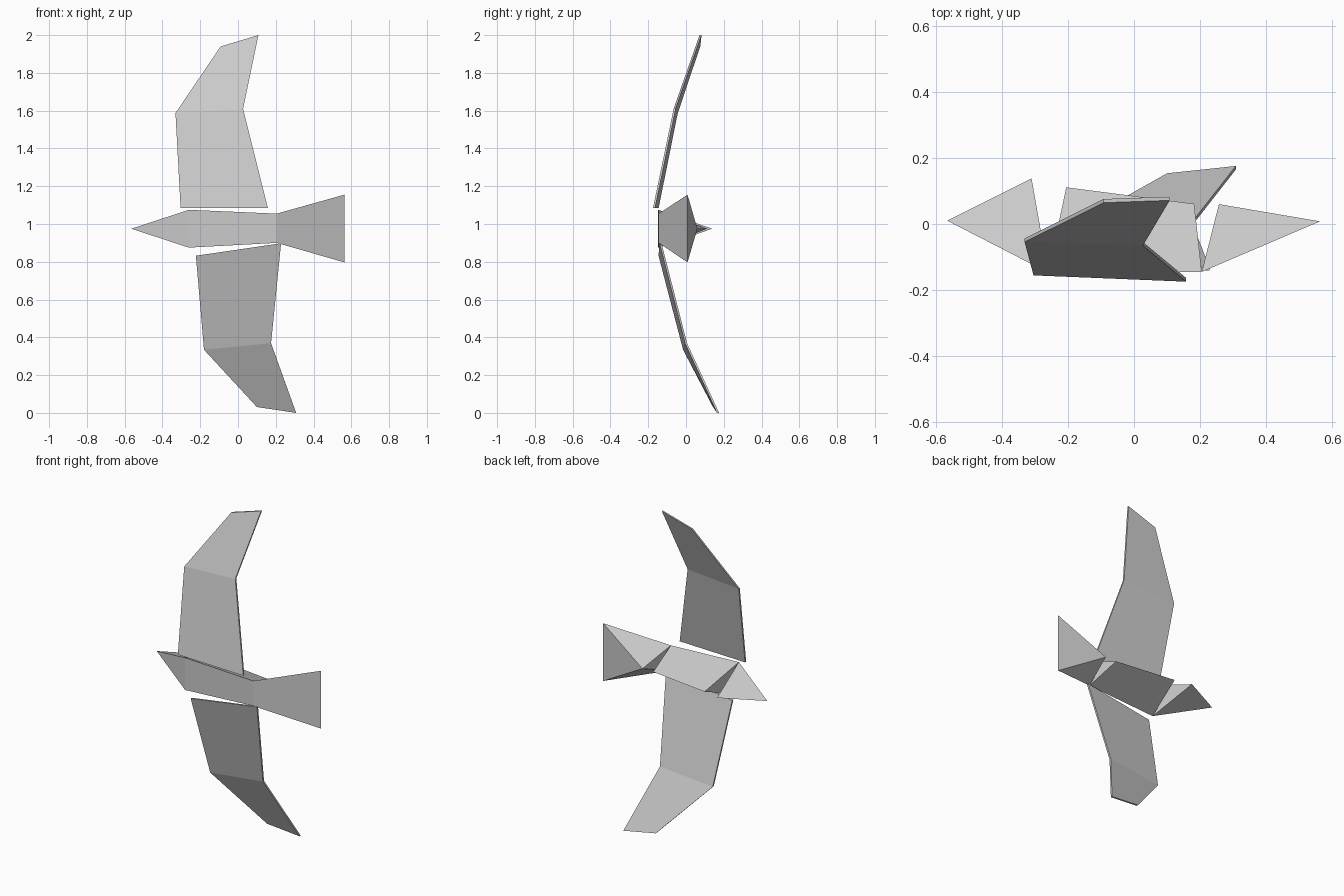
import bpy, bmesh
from mathutils import Vector

if "Cube" in bpy.data.objects:
    bpy.data.objects.remove(bpy.data.objects["Cube"])


def finish(name, bm):
    bmesh.ops.recalc_face_normals(bm, faces=bm.faces[:])
    me = bpy.data.meshes.new(name)
    bm.to_mesh(me)
    bm.free()
    ob = bpy.data.objects.new(name, me)
    bpy.context.collection.objects.link(ob)
    return ob


def facet_solid(name, pts):
    """Closed faceted block spanned by a few corner points."""
    bm = bmesh.new()
    for p in pts:
        bm.verts.new(p)
    bmesh.ops.convex_hull(bm, input=bm.verts[:])
    return finish(name, bm)


def wing(name, root, bend, tip, thick=0.011):
    """Two folded panels: each station is a (leading, trailing) point pair."""
    bm = bmesh.new()
    rows = [[bm.verts.new(Vector(p) - Vector((0, thick / 2, 0))) for p in st]
            for st in (root, bend, tip)]
    for a, b in zip(rows, rows[1:]):
        bm.faces.new((a[0], a[1], b[1], b[0]))
    # give the sheet its thickness, keeping the front side
    ext = bmesh.ops.extrude_face_region(bm, geom=bm.faces[:], use_keep_orig=True)
    new = [g for g in ext["geom"] if isinstance(g, bmesh.types.BMVert)]
    bmesh.ops.translate(bm, verts=new, vec=(0, thick, 0))
    return finish(name, bm)


def section(x_front, y_front, z_top, z_bot, x_ridge, y_ridge):
    """Triangular cross-section: flat front edge and one back ridge point."""
    return [(x_front, y_front, z_top), (x_front, y_front, z_bot),
            (x_ridge, y_ridge, 0.975)]


# head, body and tail meet along their front edges, with open notches behind
facet_solid("head", section(-0.26, -0.147, 1.075, 0.875, -0.31, 0.138)
            + [(-0.565, 0.01, 0.975)])
facet_solid("body", section(-0.26, -0.147, 1.075, 0.875, -0.205, 0.111)
            + section(0.205, -0.145, 1.055, 0.90, 0.182, 0.061))
facet_solid("tail", section(0.205, -0.145, 1.055, 0.90, 0.257, 0.06)
            + [(0.563, 0.008, 1.155), (0.563, 0.008, 0.797)])

# wings, bent once along the span
wing("upper_wing",
     [(-0.304, -0.15, 1.086), (0.158, -0.169, 1.086)],
     [(-0.331, -0.049, 1.587), (0.027, -0.06, 1.61)],
     [(-0.092, 0.07, 1.94), (0.108, 0.077, 2.0)])
wing("lower_wing",
     [(-0.223, -0.14, 0.832), (0.228, -0.135, 0.898)],
     [(-0.18, -0.01, 0.334), (0.175, 0.0, 0.369)],
     [(0.10, 0.148, 0.031), (0.308, 0.17, 0.0)])
